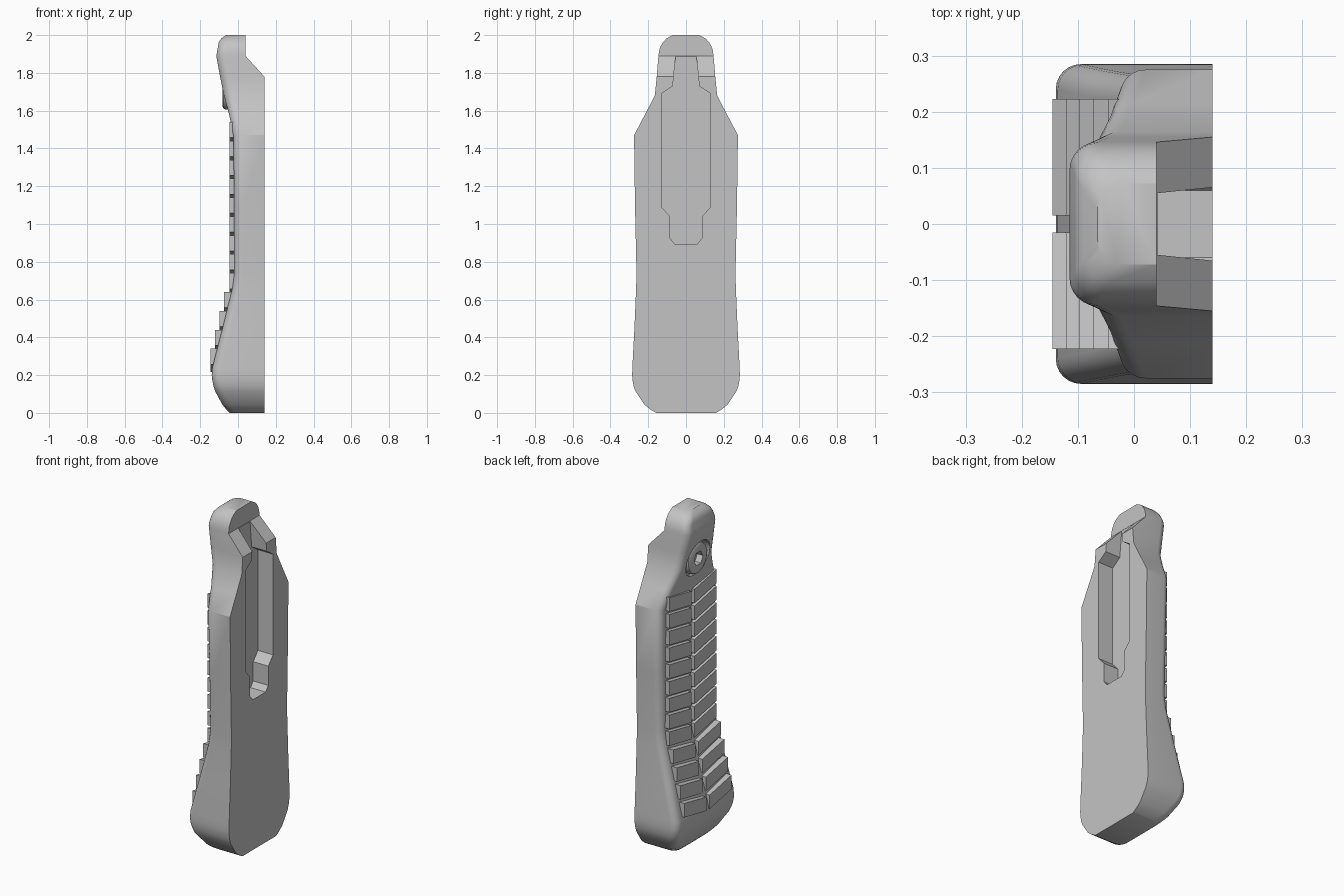
import bpy, bmesh
from math import sin, cos, pi, sqrt, radians

cube = bpy.data.objects.get("Cube")
if cube:
    bpy.data.objects.remove(cube)

grey = bpy.data.materials.new("plain grey")
grey.use_nodes = True
colour = (0.55, 0.55, 0.55, 1)
grey.diffuse_color = colour
grey.node_tree.nodes["Principled BSDF"].inputs["Base Color"].default_value = colour


def finish(bm, name):
    bmesh.ops.recalc_face_normals(bm, faces=bm.faces)
    mesh = bpy.data.meshes.new(name)
    bm.to_mesh(mesh)
    bm.free()
    mesh.materials.append(grey)
    obj = bpy.data.objects.new(name, mesh)
    bpy.context.collection.objects.link(obj)
    return obj


def loft(bm, rings):
    """Skin a stack of closed rings and cap both ends."""
    loops = [[bm.verts.new(p) for p in ring] for ring in rings]
    for a, b in zip(loops, loops[1:]):
        for i in range(len(a)):
            j = (i + 1) % len(a)
            bm.faces.new((a[i], a[j], b[j], b[i]))
    bm.faces.new(loops[0])
    bm.faces.new(loops[-1])


def prism_x(bm, outline, x0, x1):
    """Extrude a (y, z) outline along x."""
    loft(bm, [[(x, y, z) for y, z in outline] for x in (x0, x1)])


def disc(radius, z, sides):
    return [(radius * cos(2 * pi * i / sides), z + radius * sin(2 * pi * i / sides))
            for i in range(sides)]


def cut(target, cutter):
    mod = target.modifiers.new(cutter.name, "BOOLEAN")
    mod.operation = "DIFFERENCE"
    mod.solver = "EXACT"
    mod.object = cutter
    cutter.hide_render = True
    cutter.hide_set(True)
    cutter.display_type = "WIRE"


def smooth(obj, angle):
    bpy.ops.object.select_all(action="DESELECT")
    obj.select_set(True)
    bpy.context.view_layer.objects.active = obj
    bpy.ops.object.shade_smooth_by_angle(angle=radians(angle))


# Body: sections are height, half width, back x, front x, corner radius
sections = []
for i in range(8):                                   # rounded toe
    z = 0.2 * (1 - cos(pi / 2 * i / 7))
    z = 0.2 * i / 7 if i > 3 else z
    width = 0.065 + sqrt(0.22 ** 2 - (0.2 - z) ** 2)
    back = 0.16 - sqrt(0.3 ** 2 - (0.22 - z) ** 2)
    sections.append((z, width, back, 0.14, 0.045))
sections += [
    (0.24, 0.284, -0.136, 0.14, 0.045),
    (0.45, 0.273, -0.082, 0.14, 0.045),
    (0.66, 0.264, -0.03, 0.14, 0.045),
    (0.74, 0.262, -0.02, 0.14, 0.045),
    (1.10, 0.270, -0.02, 0.14, 0.045),
    (1.47, 0.275, -0.025, 0.14, 0.045),
    (1.58, 0.217, -0.047, 0.14, 0.047),
    (1.68, 0.165, -0.075, 0.14, 0.05),
    (1.78, 0.155, -0.095, 0.14, 0.05),
    (1.89, 0.146, -0.115, 0.04, 0.05),
]
for i in range(1, 7):                                # rounded top
    t = i / 6
    width = 0.04 + sqrt(0.105 ** 2 - (0.1 * t) ** 2)
    back = -0.115 + 0.02 * t + 0.03 * max(0, t - 0.75) * 4
    sections.append((1.89 + 0.11 * t, width, back, 0.04, 0.045))


def section_ring(z, w, back, front, r, steps=6):
    half = [(front, w)]
    for i in range(steps + 1):
        a = pi / 2 * i / steps
        half.append((back + r - r * sin(a), w - r + r * cos(a)))
    return [(x, y, z) for x, y in half] + [(x, -y, z) for x, y in reversed(half)]


bm = bmesh.new()
loft(bm, [section_ring(*s) for s in sections])
body = finish(bm, "body")

# Keyhole slot in the flat face
half_slot = [(0.055, 1.888), (0.07, 1.73), (0.13, 1.69), (0.13, 1.09),
             (0.085, 1.04), (0.085, 0.925), (0.06, 0.895)]
bm = bmesh.new()
prism_x(bm, half_slot + [(-y, z) for y, z in reversed(half_slot)], 0.041, 0.3)
cut(body, finish(bm, "slot_cutter"))

# Round recess for the screw
bm = bmesh.new()
prism_x(bm, disc(0.108, 1.70, 40), -0.3, -0.03)
cut(body, finish(bm, "screw_recess_cutter"))
smooth(body, 28)

# Screw head with hexagonal socket
bm = bmesh.new()
layers = [(-0.02, 0.094), (-0.066, 0.094), (-0.077, 0.088), (-0.083, 0.074)]
loft(bm, [[(x, y, z) for y, z in disc(r, 1.70, 40)] for x, r in layers])
screw = finish(bm, "screw_head")
bm = bmesh.new()
prism_x(bm, disc(0.042, 1.70, 6), -0.2, -0.045)
cut(screw, finish(bm, "socket_cutter"))
smooth(screw, 32)

# Two columns of slanted grip ridges, stepping out towards the toe
bm = bmesh.new()
for row in range(13):
    top = 0.34 + 0.1 * row
    face = -0.145 + 0.024 * row if row < 4 else -0.046
    for side in (1, -1):
        outline = [(0.015 * side, top - 0.04), (0.223 * side, top),
                   (0.223 * side, top - 0.083), (0.015 * side, top - 0.123)]
        prism_x(bm, outline, face, face + 0.08)
finish(bm, "grip_ridges")
